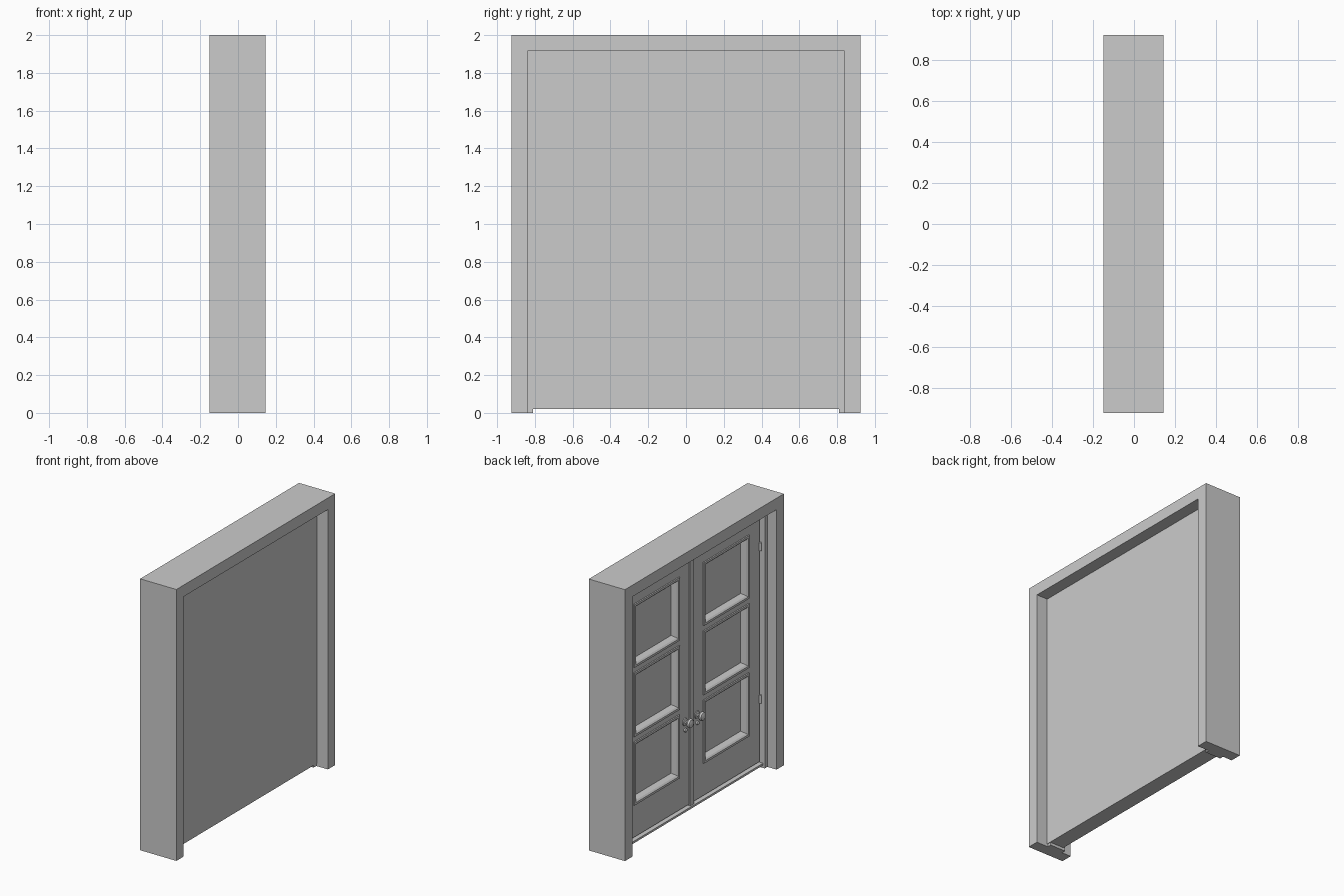
import bpy, bmesh, math
from mathutils import Matrix

if "Cube" in bpy.data.objects:
    bpy.data.objects.remove(bpy.data.objects["Cube"])


def new_object(name, bm):
    bmesh.ops.recalc_face_normals(bm, faces=bm.faces)
    mesh = bpy.data.meshes.new(name)
    bm.to_mesh(mesh)
    bm.free()
    ob = bpy.data.objects.new(name, mesh)
    bpy.context.collection.objects.link(ob)
    return ob


def box(name, x0, x1, y0, y1, z0, z1):
    bm = bmesh.new()
    m = Matrix.Translation(((x0 + x1) / 2, (y0 + y1) / 2, (z0 + z1) / 2))
    bmesh.ops.create_cube(bm, size=1, matrix=m @ Matrix.Diagonal((x1 - x0, y1 - y0, z1 - z0, 1)))
    return new_object(name, bm)


def arch(name, x0, x1, half, top, thick):
    """Upside-down U extruded along x."""
    i = half - thick
    pts = [(-half, 0), (-half, top), (half, top), (half, 0),
           (i, 0), (i, top - thick), (-i, top - thick), (-i, 0)]
    bm = bmesh.new()
    a = [bm.verts.new((x0, y, z)) for y, z in pts]
    b = [bm.verts.new((x1, y, z)) for y, z in pts]
    for vs in (a, b):
        for q in ((0, 1, 6, 7), (1, 2, 5, 6), (2, 3, 4, 5)):
            bm.faces.new([vs[k] for k in q])
    for k in range(8):
        n = (k + 1) % 8
        bm.faces.new((a[k], a[n], b[n], b[k]))
    return new_object(name, bm)


def moulding(name, y0, y1, z0, z1, profile):
    """Sweep a profile of (inset, x) around a rectangle with mitred corners."""
    bm = bmesh.new()
    rings = [[bm.verts.new((x, y, z)) for y, z in
              ((y0 + o, z0 + o), (y1 - o, z0 + o), (y1 - o, z1 - o), (y0 + o, z1 - o))]
             for o, x in profile]
    for p in range(len(rings)):
        r, s = rings[p], rings[(p + 1) % len(rings)]
        for k in range(4):
            n = (k + 1) % 4
            bm.faces.new((r[k], r[n], s[n], s[k]))
    return new_object(name, bm)


def lathe(name, profile, loc, rot, seg=20):
    """Spin a profile of (radius, height) around local z."""
    bm = bmesh.new()
    vs = [bm.verts.new((r, 0, h)) for r, h in profile]
    es = [bm.edges.new(e) for e in zip(vs, vs[1:])]
    bmesh.ops.spin(bm, geom=vs + es, cent=(0, 0, 0), axis=(0, 0, 1),
                   angle=2 * math.pi, steps=seg)
    bmesh.ops.remove_doubles(bm, verts=bm.verts, dist=1e-5)
    ob = new_object(name, bm)
    ob.location = loc
    ob.rotation_euler = rot
    bpy.context.view_layer.objects.active = ob
    ob.select_set(True)
    bpy.ops.object.shade_smooth_by_angle(angle=math.radians(40))
    ob.select_set(False)
    return ob


# Wall frame, inner stop frame, sill and flat backing
arch("outer_frame", -0.15, 0.145, 0.925, 2.0, 0.085)
arch("stop_frame", -0.075, 0.05, 0.84, 1.915, 0.03)
box("sill", -0.062, 0.05, -0.81, 0.81, 0.02, 0.035)
box("back_panel", -0.005, 0.055, -0.84, 0.84, 0.02, 1.915)
box("centre_strip", -0.05, -0.005, -0.022, 0.022, 0.035, 1.885)

FACE, FLOOR = -0.04, -0.005
PANELS = [(0.285, 0.75), (0.79, 1.26), (1.30, 1.765)]
IN, OUT = 0.14, 0.67
RAILS = [(0.045, 0.285), (0.75, 0.79), (1.26, 1.30), (1.765, 1.88)]
TRIM = [(0, FLOOR), (0, -0.05), (0.016, -0.05), (0.026, -0.04), (0.04, FLOOR)]

for side, s in (("left", 1), ("right", -1)):
    def span(a, b):
        return sorted((s * a, s * b))

    # Door leaf stiles and rails
    for n, (a, b) in (("inner_stile", (0.02, IN)), ("outer_stile", (OUT, 0.797))):
        box(f"{side}_{n}", FACE, FLOOR, *span(a, b), 0.045, 1.88)
    for i, (z0, z1) in enumerate(RAILS):
        box(f"{side}_rail_{i}", FACE, FLOOR, *span(IN, OUT), z0, z1)

    # Panel mouldings
    for i, (z0, z1) in enumerate(PANELS):
        moulding(f"{side}_panel_trim_{i}", *span(IN, OUT), z0, z1, TRIM)

    # Knob with rose, and a small key boss beneath
    out = (0, -math.pi / 2, 0)
    lathe(f"{side}_knob", [(0, 0), (0.028, 0), (0.026, 0.006), (0.012, 0.01), (0.012, 0.022),
                           (0.028, 0.03), (0.034, 0.042), (0.028, 0.054), (0.012, 0.06), (0, 0.061)],
          (FACE, s * 0.07, 0.67), out)
    lathe(f"{side}_key_boss", [(0, 0), (0.014, 0), (0.014, 0.012), (0.008, 0.016), (0, 0.016)],
          (FACE, s * 0.07, 0.61), out, 12)

    # Hinges
    for i, z in enumerate((0.506, 1.63)):
        lathe(f"{side}_hinge_{i}", [(0, -0.03), (0.009, -0.03), (0.009, 0.03), (0, 0.03)],
              (-0.045, s * 0.802, z), (0, 0, 0), 12)
